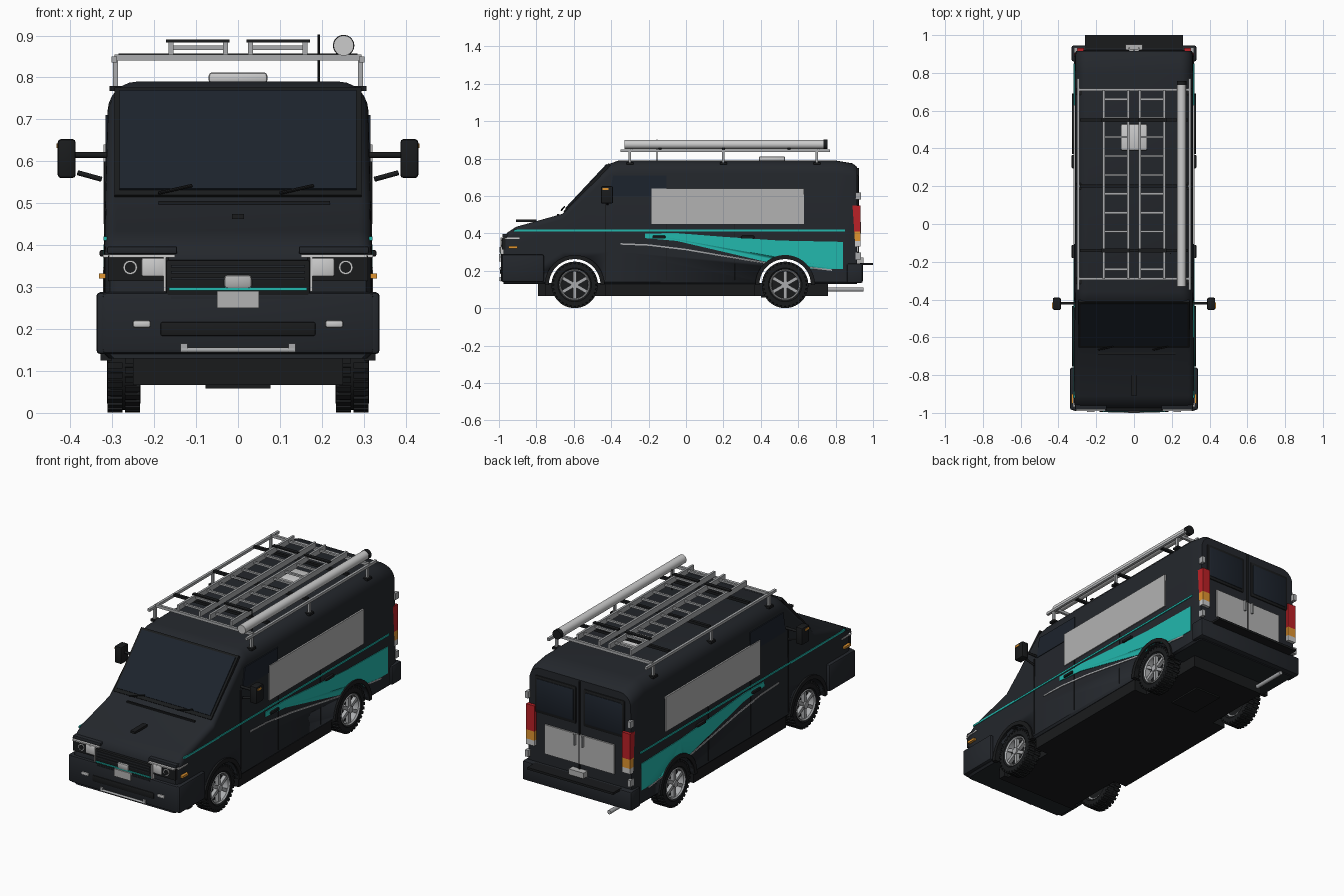
import bpy, bmesh
from math import sin, cos, pi, radians
from mathutils import Vector, Matrix

if "Cube" in bpy.data.objects:
    bpy.data.objects.remove(bpy.data.objects["Cube"])


def material(name, rgb):
    m = bpy.data.materials.new(name)
    m.diffuse_color = (*rgb, 1)
    m.use_nodes = True
    m.node_tree.nodes["Principled BSDF"].inputs["Base Color"].default_value = m.diffuse_color
    return m


PAINT = material("paint", (.017, .020, .025))
BLACK = material("black", (.010, .011, .012))
GLASS = material("glass", (.012, .017, .026))
TEAL = material("teal", (.016, .48, .42))
SILVER = material("silver", (.40, .41, .42))
WHITE = material("white", (.72, .72, .75))
GREY = material("panel_grey", (.45, .45, .45))
RED = material("red", (.5, .015, .02))
ORANGE = material("orange", (.75, .3, .03))


def finish(bm, name, mat, mirror=False):
    bmesh.ops.recalc_face_normals(bm, faces=bm.faces)
    me = bpy.data.meshes.new(name)
    bm.to_mesh(me)
    bm.free()
    ob = bpy.data.objects.new(name, me)
    bpy.context.collection.objects.link(ob)
    me.materials.append(mat)
    bpy.ops.object.select_all(action='DESELECT')
    ob.select_set(True)
    bpy.context.view_layer.objects.active = ob
    bpy.ops.object.shade_smooth_by_angle(angle=radians(32))
    if mirror:
        ob.modifiers.new("mirror", 'MIRROR')
    return ob


def add_box(bm, x0, x1, y0, y1, z0, z1, rot=None):
    m = Matrix.Translation(((x0+x1)/2, (y0+y1)/2, (z0+z1)/2)) @ Matrix.Diagonal((x1-x0, y1-y0, z1-z0, 1))
    bmesh.ops.create_cube(bm, size=1, matrix=rot @ m if rot else m)


def box(name, x0, x1, y0, y1, z0, z1, mat, mirror=False, bevel=0):
    bm = bmesh.new()
    add_box(bm, x0, x1, y0, y1, z0, z1)
    if bevel:
        bmesh.ops.bevel(bm, geom=bm.edges[:], offset=bevel, segments=2, affect='EDGES', profile=.5)
    return finish(bm, name, mat, mirror)


def rod(name, p, q, r, mat, mirror=False, n=16):
    p, q = Vector(p), Vector(q)
    bm = bmesh.new()
    m = Matrix.Translation((p+q)/2) @ (q-p).to_track_quat('Z', 'Y').to_matrix().to_4x4()
    bmesh.ops.create_cone(bm, cap_ends=True, segments=n, radius1=r, radius2=r, depth=(q-p).length, matrix=m)
    return finish(bm, name, mat, mirror)


def prism(name, yz, x0, x1, mat, mirror=False):
    bm = bmesh.new()
    f = bm.faces.new([bm.verts.new((x0, y, z)) for y, z in yz])
    ext = bmesh.ops.extrude_face_region(bm, geom=[f])
    bmesh.ops.translate(bm, vec=(x1-x0, 0, 0), verts=[v for v in ext['geom'] if isinstance(v, bmesh.types.BMVert)])
    return finish(bm, name, mat, mirror)


# Body shell lofted along y: (y, half width, top z, corner radius)
stations = [(-.975, .305, .37, .02), (-.955, .316, .405, .03), (-.91, .318, .435, .03), (-.66, .318, .505, .03),
            (-.41, .318, .772, .06), (-.36, .318, .79, .07), (.80, .318, .79, .07), (.89, .318, .775, .07),
            (.915, .312, .755, .065)]
bm = bmesh.new()
rings = []
for y, w, zt, r in stations:
    half = [(w-.01, .13), (w, .14), (w, .3)]
    half += [(w-r+r*cos(a*pi/12), zt-r+r*sin(a*pi/12)) for a in range(7)]
    pts = half + [(-x, z) for x, z in reversed(half)]
    rings.append([bm.verts.new((x*(1-.08*max(0, z-.45)), y, z)) for x, z in pts])
for a, b in zip(rings, rings[1:]):
    for i in range(len(a)):
        j = (i+1) % len(a)
        bm.faces.new((a[i], a[j], b[j], b[i]))
bm.faces.new(rings[0])
bm.faces.new(rings[-1])
body = finish(bm, "van_body", PAINT)

# Side graphics
teal = prism("teal_side_graphic", [(-.22, .40), (-.05, .402), (.2, .382), (.5, .362), (.84, .355), (.84, .21), (.62, .21),
             (.42, .25), (.25, .29), (.1, .325), (-.05, .36), (-.22, .375)], .312, .3205, TEAL, True)
stripe_top = [(-.35, .348), (-.2, .342), (0, .318), (.2, .284), (.4, .25), (.78, .208)]
stripe = prism("silver_swoosh", stripe_top + [(y, z-.008) for y, z in reversed(stripe_top)], .312, .3215, SILVER, True)
box("teal_waist_line", .312, .3205, -.92, .85, .411, .421, TEAL, True)
box("side_window_panel", .305, .321, -.185, .63, .45, .64, GREY, True)
prism("cab_side_window", [(-.41, .60), (-.105, .60), (-.105, .71), (-.39, .71)], .29, .3165, GLASS, True)
for y in (-.105, .26, -.43):
    box("door_seam", .31, .3195, y-.002, y+.002, .15, .60, BLACK, True)
for y in (-.145, .33):
    box("door_handle", .31, .33, y-.035, y+.035, .373, .388, BLACK, True, .004)

# Wheel arches cut through the body, with flares and wheels
wheels_y, WZ = (-.595, .53), .125
for wy in wheels_y:
    cut = rod("arch_cutter", (-.5, wy, WZ), (.5, wy, WZ), .138, BLACK, n=40)
    cut.hide_render = True
    for ob in (body, teal, stripe):
        bpy.context.view_layer.objects.active = ob
        for m in [m for m in ob.modifiers if m.type == 'MIRROR']:
            bpy.ops.object.modifier_apply(modifier=m.name)
        m = ob.modifiers.new("arch", 'BOOLEAN')
        m.object, m.solver = cut, 'EXACT'
        bpy.ops.object.modifier_apply(modifier=m.name)
    bpy.data.objects.remove(cut)
    arc = [(cos(pi*i/20), sin(pi*i/20)) for i in range(21)]
    prism("wheel_arch_flare", [(wy+.16*c, WZ+.16*s) for c, s in arc] + [(wy+.138*c, WZ+.138*s) for c, s in reversed(arc)],
          .30, .328, BLACK, True)

    def lathe(name, profile, mat, n=40):
        bm = bmesh.new()
        vs = [bm.verts.new((x, wy, WZ+r)) for x, r in profile]
        es = [bm.edges.new(e) for e in zip(vs, vs[1:])]
        bmesh.ops.spin(bm, geom=vs+es, cent=(0, wy, WZ), axis=(1, 0, 0), angle=2*pi, steps=n)
        bmesh.ops.remove_doubles(bm, verts=bm.verts, dist=1e-4)
        return finish(bm, name, mat, True)

    lathe("tyre", [(.24, .08), (.232, .09), (.234, .112), (.243, .118), (.302, .118), (.311, .112), (.313, .09),
                   (.305, .08), (.24, .08)], BLACK)
    lathe("wheel_rim", [(.245, .07), (.245, .083), (.308, .083), (.312, .079), (.306, .073), (.245, .07)], SILVER)
    rod("brake_disc", (.25, wy, WZ), (.275, wy, WZ), .072, BLACK, True, 32)
    rod("wheel_hub", (.26, wy, WZ), (.312, wy, WZ), .018, SILVER, True, 20)
    spokes, treads = bmesh.new(), bmesh.new()
    at = Matrix.Translation((0, wy, WZ))
    for i in range(6):
        add_box(spokes, .285, .305, -.009, .009, .01, .077, at @ Matrix.Rotation(i*pi/3, 4, 'X'))
    for i in range(32):
        for k in range(2):
            add_box(treads, .234+.041*k, .270+.041*k, -.007, .007, .11, .124, at @ Matrix.Rotation((i+k/2)*pi/16, 4, 'X'))
    finish(spokes, "wheel_spokes", SILVER, True)
    finish(treads, "tyre_treads", BLACK, True)

# Underside
box("chassis_floor", -.226, .226, -.78, .76, .066, .135, BLACK)
box("front_skirt", -.25, .25, -.79, -.75, .066, .135, BLACK)
box("side_sill", .22, .305, -.43, .37, .066, .135, BLACK, True)
box("differential_housing", -.078, .078, .40, .60, .058, .07, BLACK)
rod("exhaust_pipe", (-.2, .74, .1), (-.2, .95, .1), .011, SILVER)

# Windscreen, wipers and hood parts; depth is measured along the slope normal
def slope(z, off):
    return (-.66+(z-.505)*.936-.73*off, z+.68*off)


for name, lo, hi, w, off, mat in (("windscreen_frame", .515, .772, .295, .006, BLACK), ("windscreen_glass", .528, .763, .283, .011, GLASS)):
    prism(name, [slope(lo, -.01), slope(hi, -.01), slope(hi, off), slope(lo, off)], -w, w, mat)
for x in (-.19, .10):
    rod("wiper", (x, *slope(.512, .018)), (x+.08, *slope(.53, .018)), .004, BLACK, n=8)
box("cowl_line", -.19, .22, -.69, -.68, .495, .505, BLACK)
box("hood_strip", -.014, .014, -.91, -.80, .462, .474, BLACK)

# Front face
box("grille", -.172, .172, -.988, -.95, .27, .365, BLACK, bevel=.006)
for z in (.275, .32, .335, .35):
    box("grille_slat", -.16, .16, -.992, -.98, z-.003, z+.003, PAINT)
box("grille_teal_strip", -.165, .165, -.994, -.98, .292, .299, TEAL)
box("grille_center_plate", -.033, .033, -.998, -.98, .296, .329, GREY, bevel=.008)
box("front_plate", -.05, .05, -1.0, -.98, .25, .291, GREY)
box("headlight_housing", .165, .31, -.983, -.93, .315, .375, BLACK, True)
box("headlight", .172, .23, -.989, -.95, .325, .37, WHITE, True, .005)
rod("round_lamp_ring", (.257, -.987, .347), (.257, -.95, .347), .017, WHITE, True, 24)
rod("round_lamp_lens", (.257, -.990, .347), (.257, -.96, .347), .013, BLACK, True, 24)
box("headlight_top_trim", .15, .308, -.991, -.96, .371, .378, WHITE, True)
box("headlight_side_trim", .30, .322, -.97, -.89, .371, .378, WHITE, True)
box("grille_side_trim", .172, .178, -.991, -.96, .29, .372, WHITE, True)
box("headlight_brow", .145, .312, -.982, -.90, .379, .397, PAINT, True, .004)
box("side_marker", .31, .332, -.95, -.90, .32, .332, ORANGE, True)
box("front_bumper", -.325, .325, -.99, -.93, .14, .288, PAINT, bevel=.012)
box("bumper_corner", .31, .338, -.985, -.76, .14, .288, PAINT, True, .01)
box("bumper_intake", -.185, .185, -.994, -.96, .183, .217, BLACK, bevel=.005)
box("fog_lamp", .209, .25, -.996, -.96, .204, .22, WHITE, True, .004)
rod("bumper_bar", (-.135, -.993, .15), (.135, -.993, .15), .006, SILVER)
box("bumper_bar_mount", .12, .137, -.998, -.97, .145, .166, SILVER, True)

# Mirrors
box("mirror_housing", .387, .43, -.455, -.39, .56, .653, BLACK, True, .008)
box("mirror_lamp", .398, .433, -.447, -.415, .632, .642, ORANGE, True)
rod("mirror_arm", (.305, -.42, .615), (.395, -.42, .615), .007, BLACK, True)
rod("mirror_brace", (.325, -.42, .557), (.383, -.42, .573), .006, BLACK, True)

# Rear end
box("rear_door_window_frame", .022, .272, .90, .921, .51, .715, BLACK, True, .008)
box("rear_door_window", .034, .26, .90, .925, .525, .70, GLASS, True, .008)
box("rear_panel", -.21, .21, .90, .923, .30, .46, GREY)
box("rear_door_seam", -.003, .003, .90, .9245, .25, .75, BLACK)
box("rear_door_handle", .02, .028, .90, .935, .40, .46, SILVER, True)
for name, z0, z1, mat in (("tail_lamp", .41, .55, RED), ("indicator_lamp", .36, .41, ORANGE), ("reversing_lamp", .33, .36, WHITE)):
    box(name, .265, .314, .89, .932, z0, z1, mat, True)
for z in (.28, .60):
    box("rear_hinge", .30, .318, .905, .935, z-.018, z+.018, SILVER, True)
box("rear_bumper", -.33, .33, .86, .945, .135, .24, PAINT, bevel=.01)
box("rear_step", -.26, .26, .93, 1.0, .23, .242, BLACK)
box("rear_plate", -.045, .045, .915, .95, .238, .272, GREY)

# Roof rack
box("roof_rack_rail", .288, .302, -.35, .77, .836, .85, SILVER, True)
for y in (-.30, .20, .70):
    box("rack_post", .286, .298, y-.007, y+.007, .775, .84, SILVER, True)
    box("rack_foot", .26, .307, y-.018, y+.018, .768, .78, BLACK, True)
for y in (-.29, .71):
    box("rack_cross_rail", -.295, .295, y-.007, y+.007, .84, .855, SILVER)
for y in (-.14, .20, .55):
    box("rack_cross_bar", -.285, .285, y-.008, y+.008, .843, .857, BLACK)

# Two ladders lying on the rack
for x in (.03, .16):
    box("ladder_rail", x-.006, x+.006, -.29, .71, .855, .884, SILVER, True)
for i in range(10):
    y = -.24+i*.1
    box("ladder_rung", .03, .16, y-.006, y+.006, .866, .876, SILVER, True)
for y in (-.14, .55):
    box("ladder_strap", .02, .172, y-.01, y+.01, .883, .89, BLACK, True)

# Storage tube, roof vent and antenna
rod("storage_tube", (.252, -.33, .876), (.252, .74, .876), .024, WHITE, n=32)
rod("storage_tube_cap", (.252, .735, .876), (.252, .757, .876), .0255, BLACK, n=32)
box("roof_vent", -.07, .07, .39, .53, .785, .812, WHITE, bevel=.008)
rod("antenna", (.193, -.155, .785), (.193, -.155, .902), .003, BLACK, n=8)
